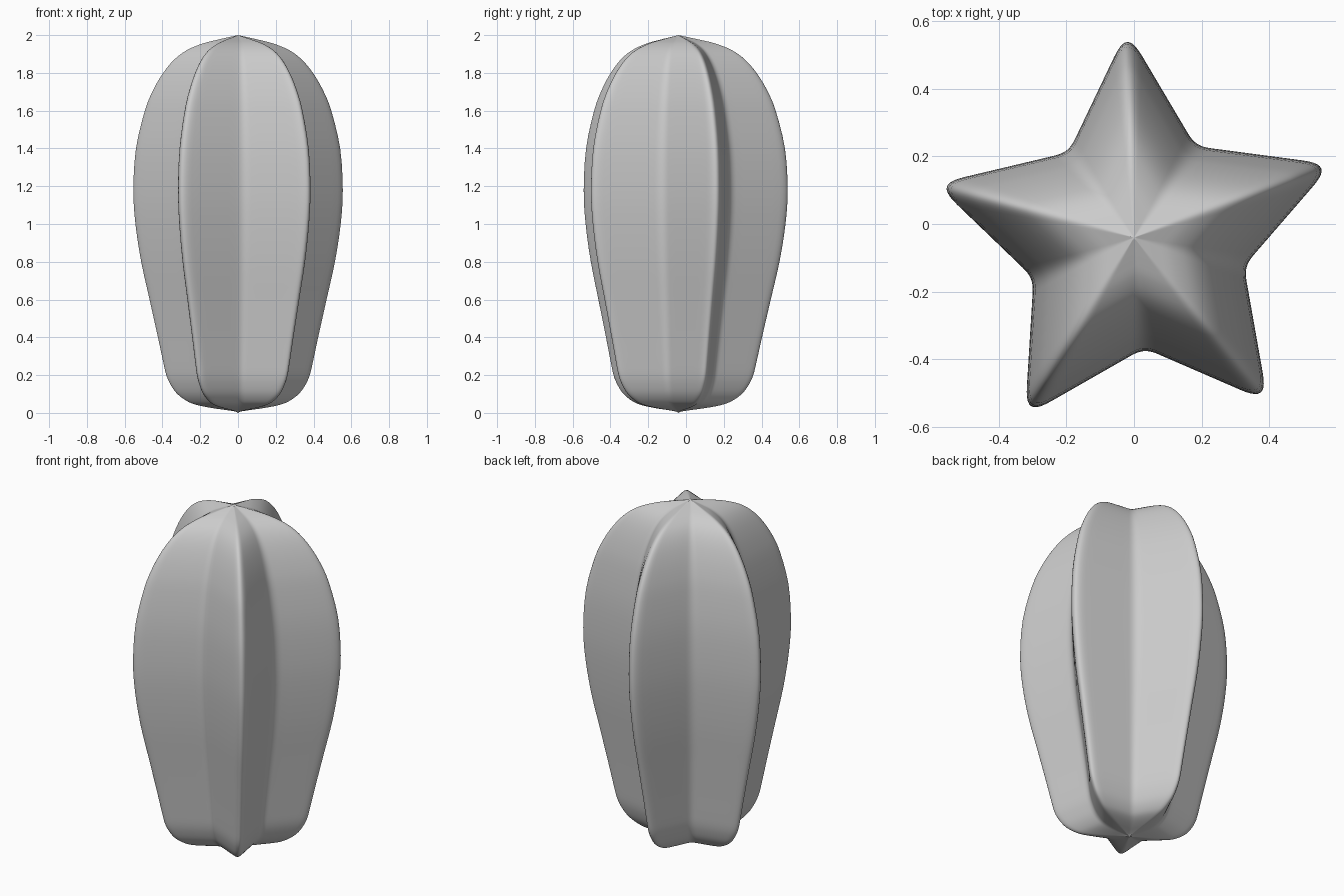
import bpy, bmesh
from mathutils import Vector

if "Cube" in bpy.data.objects:
    bpy.data.objects.remove(bpy.data.objects["Cube"])

# Star cross-section at the widest height: alternating tips and valleys
CENTRE = Vector((0.0, -0.04))
TIPS = [(-0.02, 0.54), (0.555, 0.165), (0.375, -0.50), (-0.305, -0.54), (-0.555, 0.11)]
VALLEYS = [(0.182, 0.230), (0.325, -0.125), (0.03, -0.367), (-0.297, -0.16), (-0.193, 0.212)]

# Side profile: (scale of the section, height)
PROFILE = [(0.0, 0.005), (0.10, 0.014), (0.24, 0.025), (0.38, 0.04), (0.48, 0.06),
           (0.58, 0.10), (0.645, 0.15), (0.685, 0.20), (0.715, 0.27), (0.765, 0.40),
           (0.845, 0.60), (0.925, 0.80), (0.98, 1.0), (1.0, 1.18), (0.975, 1.40),
           (0.89, 1.60), (0.81, 1.71), (0.715, 1.80), (0.61, 1.87), (0.49, 1.92),
           (0.34, 1.955), (0.20, 1.975), (0.08, 1.99), (0.0, 2.0)]


def smooth_path(pts, n):
    """Catmull-Rom interpolation through the points."""
    p = [Vector(q) for q in pts]
    out = []
    for i in range(len(p) - 1):
        a, b, c, d = p[max(i - 1, 0)], p[i], p[i + 1], p[min(i + 2, len(p) - 1)]
        for k in range(n):
            t = k / n
            out.append(0.5 * (2 * b + (c - a) * t + (2 * a - 5 * b + 4 * c - d) * t * t
                              + (3 * b - a - 3 * c + d) * t ** 3))
    return out + [p[-1]]


def star_outline():
    """Star with rounded tips and valleys joined by straight flanks."""
    corners = []
    for t, v in zip(TIPS, VALLEYS):
        t = Vector(t)
        corners += [(t + (t - CENTRE).normalized() * 0.033, 0.09), (Vector(v), 0.045)]
    out, n = [], len(corners)
    for i, (c, d) in enumerate(corners):
        prev, nxt = corners[i - 1][0], corners[(i + 1) % n]
        u, w = (prev - c).normalized(), (nxt[0] - c).normalized()
        p0, p1, p2, p3 = c + u * d, c + u * d * 0.25, c + w * d * 0.25, c + w * d
        for k in range(11):
            t = k / 10
            s = 1 - t
            out.append(s ** 3 * p0 + 3 * s * s * t * p1 + 3 * s * t * t * p2 + t ** 3 * p3)
        end = nxt[0] - w * nxt[1]
        out += [p3.lerp(end, k / 6) for k in range(1, 6)]
    return out


# Loft the star section along the profile, closing to a point at each end
outline = star_outline()
path = smooth_path(PROFILE, 3)
bm = bmesh.new()
rings = []
for s, z in path[1:-1]:
    rings.append([bm.verts.new((*(CENTRE + (p - CENTRE) * s), z)) for p in outline])
bottom = bm.verts.new((*CENTRE, path[0][1] - 0.005))
top = bm.verts.new((*CENTRE, path[-1][1]))
m = len(outline)
for i in range(m):
    j = (i + 1) % m
    for a, b in zip(rings, rings[1:]):
        bm.faces.new((a[i], a[j], b[j], b[i]))
    bm.faces.new((bottom, rings[0][j], rings[0][i]))
    bm.faces.new((top, rings[-1][i], rings[-1][j]))
bmesh.ops.recalc_face_normals(bm, faces=bm.faces)
for f in bm.faces:
    f.smooth = True

mesh = bpy.data.meshes.new("star_fruit")
bm.to_mesh(mesh)
bm.free()
fruit = bpy.data.objects.new("star_fruit", mesh)
bpy.context.collection.objects.link(fruit)
